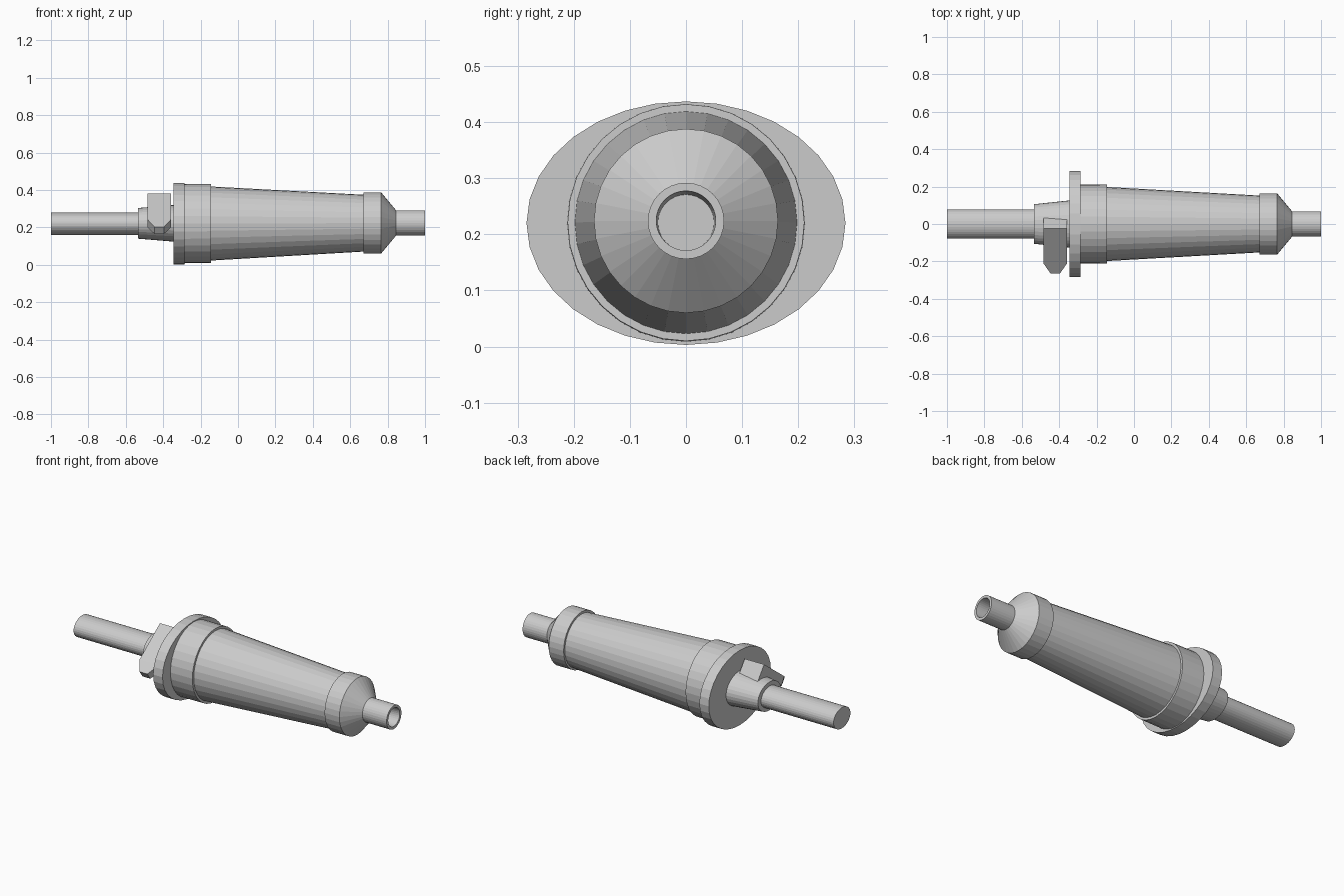
import bpy, bmesh, math

if "Cube" in bpy.data.objects:
    bpy.data.objects.remove(bpy.data.objects["Cube"])

SIDES = 32


def make_object(name, bm):
    bmesh.ops.recalc_face_normals(bm, faces=bm.faces[:])
    mesh = bpy.data.meshes.new(name)
    bm.to_mesh(mesh)
    bm.free()
    ob = bpy.data.objects.new(name, mesh)
    bpy.context.collection.objects.link(ob)
    return ob


def lathe(name, profile, y_scale=1.0):
    """Closed solid along x from (x, radius, centre height) rings."""
    bm = bmesh.new()
    rings = []
    for x, r, cz in profile:
        rings.append([bm.verts.new((x,
                                    r * y_scale * math.cos(2 * math.pi * i / SIDES),
                                    cz + r * math.sin(2 * math.pi * i / SIDES)))
                      for i in range(SIDES)])
    for a, b in zip(rings, rings[1:]):
        for i in range(SIDES):
            j = (i + 1) % SIDES
            bm.faces.new((a[i], a[j], b[j], b[i]))
    bm.faces.new(rings[0])
    bm.faces.new(rings[-1])
    return make_object(name, bm)


# Tapered barrel with stepped collar, front ring, cone and hollow nozzle
lathe("barrel", [
    (-0.30, 0.212, 0.2205), (-0.145, 0.211, 0.221),
    (-0.145, 0.198, 0.221), (0.67, 0.152, 0.223),
    (0.67, 0.164, 0.224), (0.765, 0.164, 0.224),
    (0.845, 0.068, 0.224), (1.0, 0.068, 0.224),
    (1.0, 0.053, 0.2245), (0.90, 0.050, 0.221)])

# Oval rear flange with its conical neck and rod
lathe("oval_flange", [(-0.345, 0.217, 0.22), (-0.285, 0.217, 0.22)], 1.31)
lathe("rear_neck", [(-0.535, 0.082, 0.222), (-0.33, 0.099, 0.222)], 1.29)
lathe("rear_rod", [(-1.0, 0.060, 0.22), (-0.50, 0.060, 0.22)], 1.29)

# Slanted lever: sections of (outer y, outer z, inner y, inner z, half width)
bm = bmesh.new()
sections = []
for yo, zo, yi, zi, w in [(-0.025, 0.382, 0.032, 0.305, 0.062),
                          (-0.212, 0.242, -0.185, 0.200, 0.062),
                          (-0.265, 0.202, -0.238, 0.165, 0.025)]:
    sections.append([bm.verts.new((-0.421 + s * w, y, z))
                     for s, y, z in ((-1, yo, zo), (1, yo, zo), (1, yi, zi), (-1, yi, zi))])
for a, b in zip(sections, sections[1:]):
    for i in range(4):
        j = (i + 1) % 4
        bm.faces.new((a[i], a[j], b[j], b[i]))
bm.faces.new(sections[0])
bm.faces.new(sections[-1])
make_object("lever", bm)
